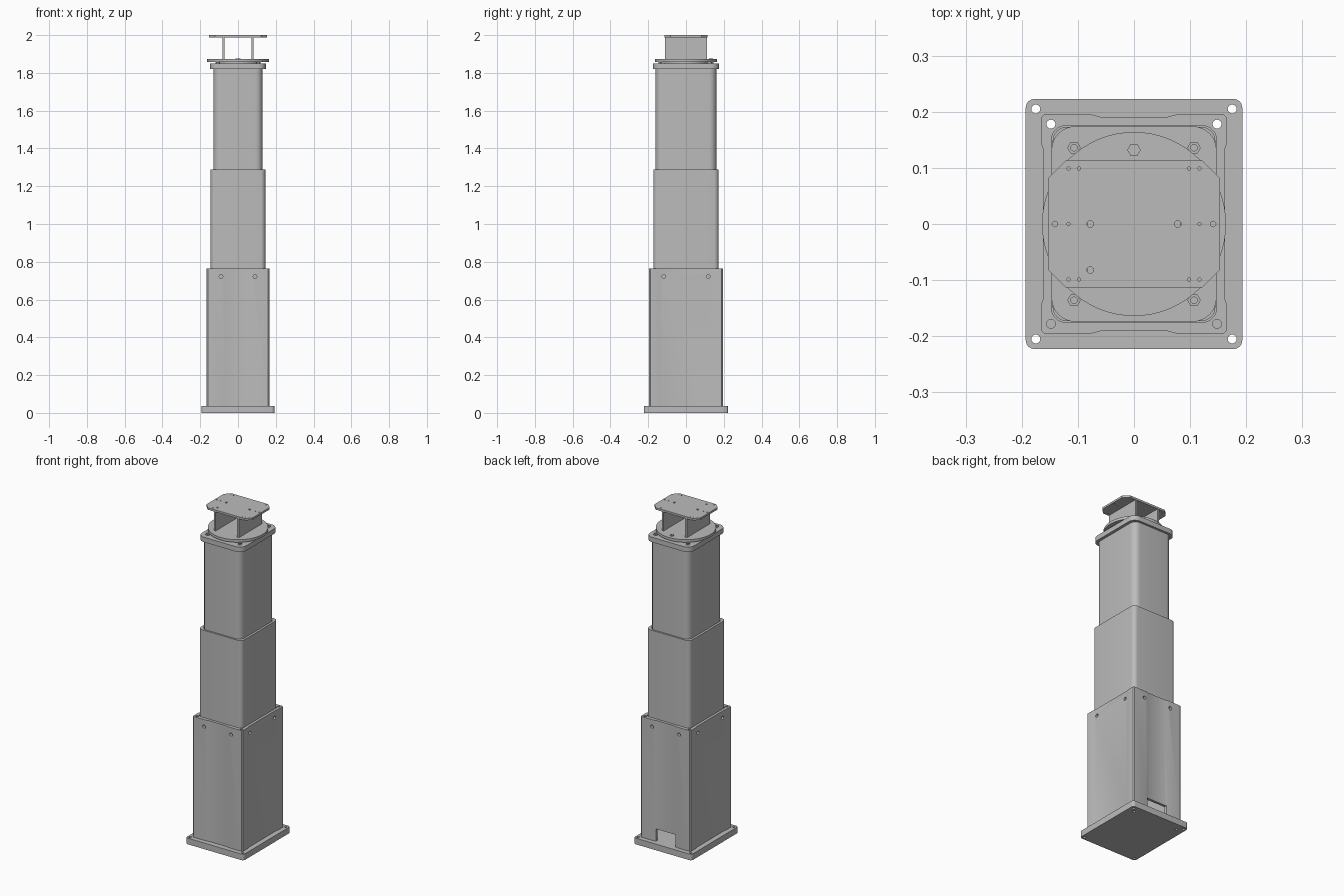
import bpy, bmesh, math
from mathutils import Matrix, Vector

cube = bpy.data.objects.get("Cube")
if cube:
    bpy.data.objects.remove(cube, do_unlink=True)

grey = bpy.data.materials.new("satin grey")
grey.use_nodes = True
colour = (0.5, 0.5, 0.5, 1)
grey.diffuse_color = colour
grey.node_tree.nodes["Principled BSDF"].inputs["Base Color"].default_value = colour
parts = []


def rounded(hx, hy, r, seg=8):
    """Rectangle outline with rounded corners; seg=1 gives chamfers."""
    pts = []
    for k, (sx, sy) in enumerate([(1, 1), (-1, 1), (-1, -1), (1, -1)]):
        for i in range(seg + 1):
            a = math.pi / 2 * (k + i / seg)
            pts.append((sx * (hx - r) + r * math.cos(a), sy * (hy - r) + r * math.sin(a)))
    return pts


def circle(r, n=24, x=0, y=0):
    return [(x + r * math.cos(math.tau * i / n), y + r * math.sin(math.tau * i / n)) for i in range(n)]


def prism(name, outline, z0, z1, keep=True):
    bm = bmesh.new()
    face = bm.faces.new([bm.verts.new((x, y, z0)) for x, y in outline])
    new = bmesh.ops.extrude_face_region(bm, geom=[face])["geom"]
    bmesh.ops.translate(bm, vec=(0, 0, z1 - z0), verts=[v for v in new if isinstance(v, bmesh.types.BMVert)])
    bmesh.ops.recalc_face_normals(bm, faces=bm.faces)
    mesh = bpy.data.meshes.new(name)
    bm.to_mesh(mesh)
    bm.free()
    mesh.materials.append(grey)
    obj = bpy.data.objects.new(name, mesh)
    bpy.context.collection.objects.link(obj)
    if keep:
        parts.append(obj)
    return obj


def cut(obj, cutters):
    """Subtract the cutters, bake the result and delete the cutters."""
    for c in cutters:
        c.hide_render = True
        mod = obj.modifiers.new("cut", "BOOLEAN")
        mod.operation, mod.solver, mod.object = "DIFFERENCE", "EXACT", c
    bpy.context.view_layer.update()
    graph = bpy.context.evaluated_depsgraph_get()
    mesh = bpy.data.meshes.new_from_object(obj.evaluated_get(graph))
    obj.modifiers.clear()
    obj.data = mesh
    for c in cutters:
        bpy.data.objects.remove(c, do_unlink=True)


def hole(x, y, r, z0, z1, n=16):
    return prism("cutter", circle(r, n, x, y), z0, z1, keep=False)


def cross_hole(axis, offset, z, r):
    """Horizontal drill passing through both opposite walls."""
    obj = prism("cutter", circle(r, 16), -0.5, 0.5, keep=False)
    turn = Matrix.Rotation(math.pi / 2, 4, "Y" if axis == "X" else "X")
    place = Vector((0, offset, z)) if axis == "X" else Vector((offset, 0, z))
    obj.data.transform(Matrix.Translation(place) @ turn)
    return obj


signs = [(sx, sy) for sx in (-1, 1) for sy in (-1, 1)]

# Base plate with mounting holes and rear screw channels
base = prism("base_plate", rounded(0.193, 0.223, 0.016), 0, 0.037)
cut(base, [hole(sx * 0.175, sy * 0.205, 0.008, -0.1, 0.1) for sx, sy in signs]
    + [hole(sx * 0.148, 0.178, 0.008, -0.1, 0.1) for sx in (-1, 1)])

# Lower column: extrusion with a shallow recess on every side
hx, hy, d = 0.166, 0.195, 0.004
quarter = [(hx - d, 0.133), (hx, 0.146), (hx, hy - 0.006), (hx - 0.006, hy), (0.075, hy), (0.06, hy - d)]
half = quarter + [(-x, y) for x, y in reversed(quarter)]
lower = prism("lower_column", half + [(-x, -y) for x, y in half], 0.037, 0.764)
cut(lower, [prism("cutter", rounded(0.147, 0.175, 0.025), 0, 1, keep=False),
            prism("cutter", [(-0.066, 0.15), (0.066, 0.15), (0.066, 0.25), (-0.066, 0.25)], 0, 0.11, keep=False)]
    + [hole(sx * 0.148, sy * 0.178, 0.008, 0 if sy > 0 else 0.7, 1) for sx, sy in signs]
    + [cross_hole("Y", s * 0.09, 0.722, 0.01) for s in (-1, 1)]
    + [cross_hole("X", s * 0.118, 0.722, 0.01) for s in (-1, 1)])

# Telescoping middle and upper columns
middle = prism("middle_column", rounded(0.145, 0.173, 0.025), 0.45, 1.289)
cut(middle, [prism("cutter", rounded(0.132, 0.163, 0.037), 0, 2, keep=False)])
prism("upper_column", rounded(0.13, 0.161, 0.037), 1.0, 1.82)

# Head flange, spacer and turntable disc
prism("head_flange", rounded(0.147, 0.174, 0.042), 1.82, 1.85)
prism("disc_spacer", circle(0.12, 48), 1.85, 1.857)
prism("turntable_disc", circle(0.164, 64), 1.857, 1.873)


# Hexagonal bolts with a socket
def bolt(name, x, y, z, r, h):
    obj = prism(name, circle(r, 6, x, y), z, z + h)
    cut(obj, [hole(x, y, r * 0.5, z + h * 0.4, z + 1, 12)])


for sx, sy in signs:
    bolt("flange_bolt", sx * 0.107, sy * 0.136, 1.85, 0.012, 0.008)
bolt("disc_bolt", 0, 0.132, 1.873, 0.012, 0.004)

# Upright webs carrying the top plate
for s in (-1, 1):
    x0, x1 = s * 0.077 - 0.006, s * 0.077 + 0.006
    prism("upright_web", [(x0, -0.111), (x1, -0.111), (x1, 0.111), (x0, 0.111)], 1.873, 1.988)

# Chamfered top plate with drilled holes
top = prism("top_plate", rounded(0.153, 0.113, 0.031, 1), 1.988, 2.0)
drills = [(s * x, 0, r) for s in (-1, 1) for x, r in ((0.141, 0.005), (0.117, 0.003), (0.078, 0.006))]
drills += [(sx * x, sy * 0.099, 0.003) for sx, sy in signs for x in (0.117, 0.098)]
drills.append((-0.078, -0.082, 0.006))
cut(top, [hole(x, y, r, 1.9, 2.1, 12) for x, y, r in drills])

# Smooth the rounded corners while keeping edges sharp
bpy.ops.object.select_all(action="DESELECT")
for obj in parts:
    obj.select_set(True)
bpy.context.view_layer.objects.active = base
bpy.ops.object.shade_smooth_by_angle(angle=math.radians(30))
